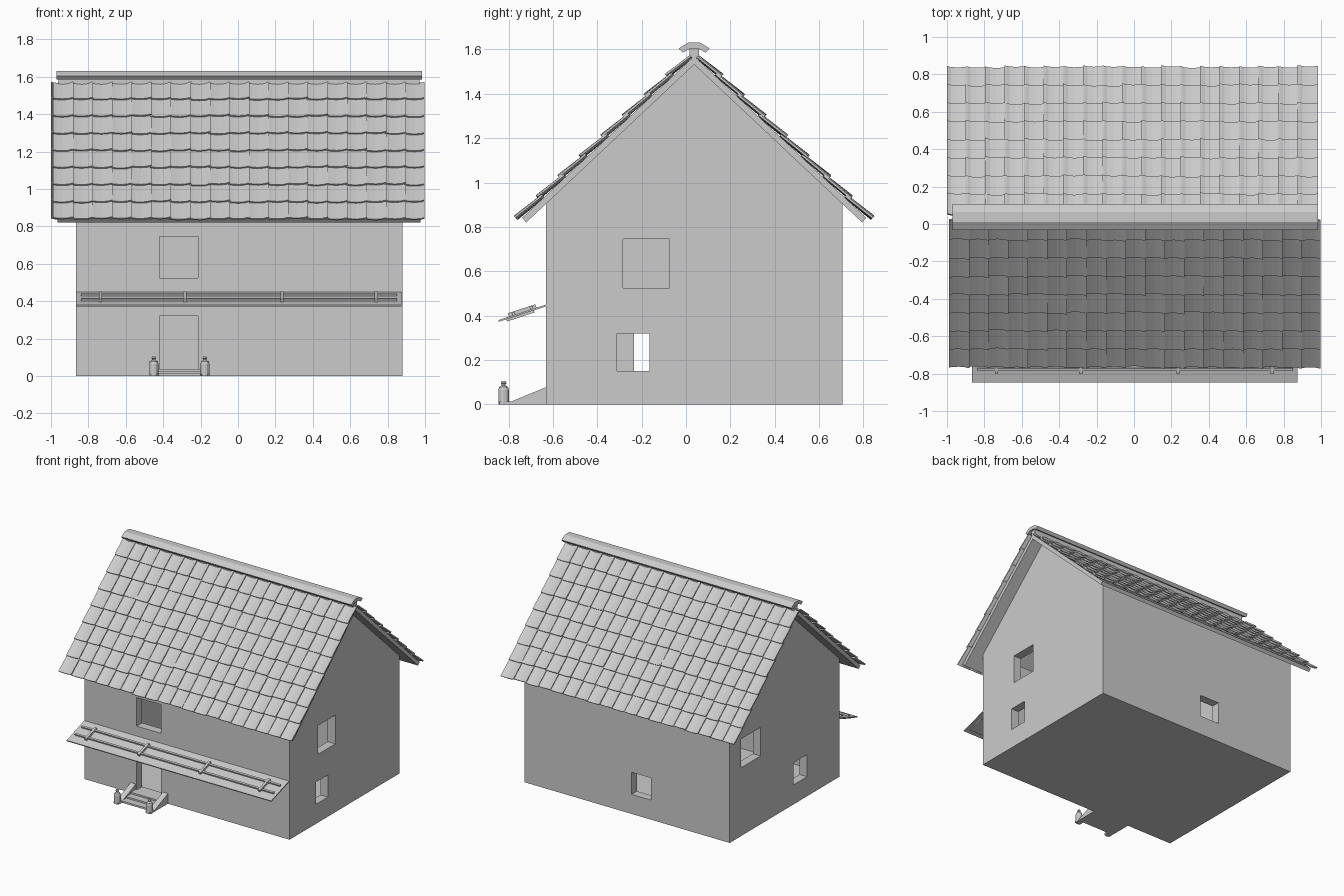
import bpy, bmesh, math, random
from mathutils import Vector

if "Cube" in bpy.data.objects:
    bpy.data.objects.remove(bpy.data.objects["Cube"])

random.seed(4)


def finish(name, bm):
    bmesh.ops.recalc_face_normals(bm, faces=bm.faces)
    me = bpy.data.meshes.new(name)
    bm.to_mesh(me)
    bm.free()
    ob = bpy.data.objects.new(name, me)
    bpy.context.collection.objects.link(ob)
    return ob


def add_loft(bm, rings):
    """Closed solid through a list of equal-length rings."""
    vs = [[bm.verts.new(p) for p in r] for r in rings]
    n = len(vs[0])
    for a, b in zip(vs, vs[1:]):
        for i in range(n):
            bm.faces.new((a[i], a[(i + 1) % n], b[(i + 1) % n], b[i]))
    bm.faces.new(vs[0][::-1])
    bm.faces.new(vs[-1])


def prism(name, profile, x0, x1):
    """Extrude a (y, z) profile along x."""
    bm = bmesh.new()
    add_loft(bm, [[(x, y, z) for y, z in profile] for x in (x0, x1)])
    return finish(name, bm)


def box(name, x0, x1, y0, y1, z0, z1):
    return prism(name, [(y0, z0), (y1, z0), (y1, z1), (y0, z1)], x0, x1)


YC, APEX = 0.037, 1.57             # ridge position and top of the roof slab
ANG = math.atan(0.94)
C, S = math.cos(ANG), math.sin(ANG)

# House shell: gabled solid, hollowed, then cut for door and windows
house = prism("house_walls", [(-0.63, 0), (0.705, 0), (0.705, 0.905),
                              (YC, 1.532), (-0.63, 0.905)], -0.865, 0.88)
W = 0.065
cutters = [
    prism("cut_room", [(-0.63 + W, 0.03), (0.705 - W, 0.03), (0.705 - W, 0.89),
                       (YC, 1.455), (-0.63 + W, 0.89)], -0.865 + W, 0.88 - W),
    box("cut_door", -0.42, -0.215, -0.7, -0.53, 0.035, 0.32),
    box("cut_front_window", -0.42, -0.215, -0.7, -0.53, 0.525, 0.745),
    box("cut_right_upper", 0.78, 0.95, -0.285, -0.075, 0.525, 0.745),
    box("cut_right_lower", 0.78, 0.95, -0.31, -0.165, 0.15, 0.32),
    box("cut_left_upper", -0.95, -0.77, 0.33, 0.57, 0.525, 0.745),
    box("cut_left_lower", -0.95, -0.77, -0.235, -0.07, 0.15, 0.32),
    box("cut_back_window", -0.195, -0.03, 0.6, 0.78, 0.15, 0.32),
]
bpy.context.view_layer.objects.active = house
for c in cutters:
    m = house.modifiers.new(c.name, 'BOOLEAN')
    m.operation, m.solver, m.object = 'DIFFERENCE', 'EXACT', c
    bpy.ops.object.modifier_apply(modifier=m.name)
    bpy.data.objects.remove(c)

# Roof slab
t, e = 0.028, 1.065
def slope(side, s, n):
    return (YC + side * (s * C + n * S), APEX - s * S + n * C)
prism("roof_slab", [(YC, APEX), slope(1, e, 0), slope(1, e, -t), (YC, APEX - t / C),
                    slope(-1, e, -t), slope(-1, e, 0)], -0.965, 0.975)

# Roof tiles: shallow troughs with a raised overlapping lip, lower ends lifted
COLS, ROWS, S0, P = 19, 8, 0.015, 0.1335
PROFILE = [(-0.04, 0.003), (0.2, -0.001), (0.5, -0.003), (0.8, 0.0), (0.93, 0.005), (1.05, 0.008)]
TH = 0.009


def tiles(name, side, xa, xb):
    bm = bmesh.new()
    w = (xb - xa) / COLS
    for r in range(ROWS):
        for c in range(COLS):
            j = random.uniform(-0.003, 0.003)
            k = random.uniform(-0.004, 0.004)
            up = max(S0 + r * P - 0.022, 0.012)
            rings = []
            for s, n in ((up, 0.005), (S0 + (r + 1) * P + k, 0.017 + j)):
                ring = []
                for u, h in PROFILE + [(u, h - TH) for u, h in PROFILE[::-1]]:
                    x = min(max(u, 0 if c == 0 else -1), 1 if c == COLS - 1 else 2)
                    x = xa + (c + x) * w if side < 0 else xb - (c + x) * w
                    ring.append((x, *slope(side, s, n + h + 0.004)))
                rings.append(ring)
            add_loft(bm, rings)
    return finish(name, bm)


tiles("front_roof_tiles", -1, -0.99, 0.998)
tiles("back_roof_tiles", 1, -1.0, 0.985)

# Ridge: stem with a folded cap
prism("ridge_stem", [(YC - 0.021, 1.54), (YC + 0.021, 1.54), (YC + 0.021, 1.605),
                     (YC - 0.021, 1.605)], -0.96, 0.97)
half = [(0.027, 1.63), (0.069, 1.605), (0.052, 1.585), (0.02, 1.603)]
prism("ridge_cap", [(YC + y, z) for y, z in half] +
      [(YC - y, z) for y, z in half[::-1]], -0.97, 0.985)

# Awning over the door, with rails and brackets lying on the slope
A, B = Vector((-0.63, 0.446)), Vector((-0.845, 0.376))
D = (B - A).normalized()
N = Vector((D.y, -D.x))


def on_awning(name, a, b, lo, hi, x0, x1):
    q = [A + D * a + N * lo, A + D * b + N * lo, A + D * b + N * hi, A + D * a + N * hi]
    return prism(name, [tuple(p) for p in q], x0, x1)


if N.y < 0:
    N = -N
on_awning("awning_board", 0, (B - A).length, -0.004, 0.004, -0.865, 0.875)
for i, a in enumerate((0.06, 0.145)):
    on_awning(f"awning_rail_{i}", a, a + 0.014, 0.003, 0.016, -0.84, 0.85)
for i, x in enumerate((-0.735, -0.285, 0.235, 0.74)):
    on_awning(f"awning_bracket_{i}", 0.045, 0.175, 0.003, 0.02, x - 0.009, x + 0.009)
on_awning("awning_batten", 0.06, 0.19, -0.014, -0.003, -0.84, 0.85)

# Entrance steps with sloping side walls
for i in range(3):
    box(f"step_{i}", -0.43, -0.195, -0.80 + i * 0.055, -0.625, 0, 0.014 + i * 0.012)
for nm, x in (("left", -0.45), ("right", -0.177)):
    prism(f"{nm}_step_wall", [(-0.84, 0), (-0.625, 0), (-0.625, 0.08), (-0.79, 0.012),
                              (-0.84, 0.012)], x - 0.022, x + 0.022)
    # Turned gate posts
    bm = bmesh.new()
    prof = [(0.024, 0), (0.024, 0.065), (0.02, 0.078), (0.009, 0.086),
            (0.009, 0.091), (0.013, 0.096), (0.009, 0.105)]
    add_loft(bm, [[(x + r * math.cos(k * math.pi / 6), -0.822 + r * math.sin(k * math.pi / 6), z)
                   for k in range(12)] for r, z in prof])
    finish(f"{nm}_step_post", bm)
